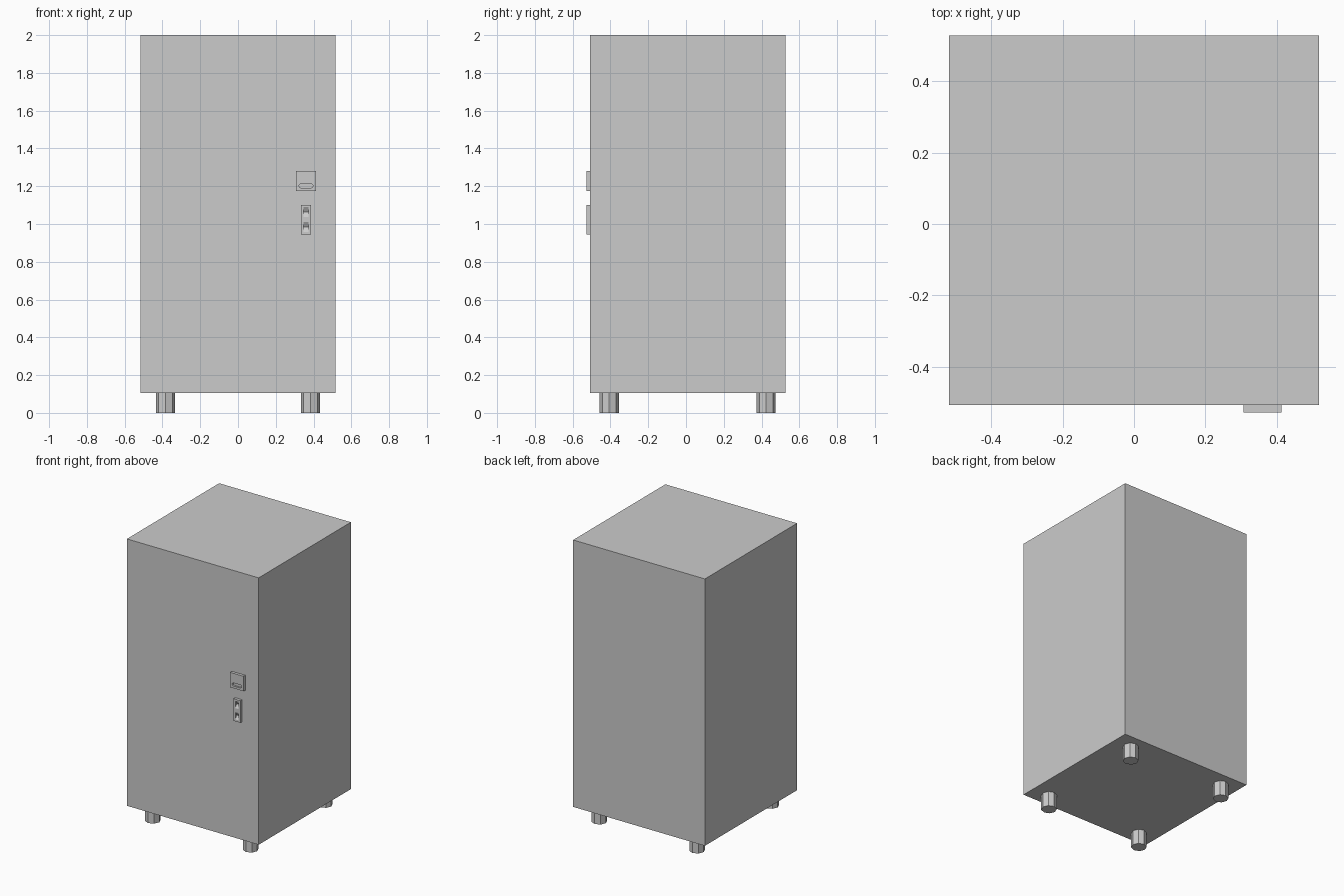
import bpy, bmesh, math

if "Cube" in bpy.data.objects:
    bpy.data.objects.remove(bpy.data.objects["Cube"])

FRONT, REAR = -0.507, 0.527   # cabinet depth range
PANEL_Y = -0.527              # outer face of the control plates


def make_object(name, bm):
    bmesh.ops.recalc_face_normals(bm, faces=bm.faces)
    mesh = bpy.data.meshes.new(name)
    bm.to_mesh(mesh)
    bm.free()
    obj = bpy.data.objects.new(name, mesh)
    bpy.context.collection.objects.link(obj)
    return obj


def box(name, x0, x1, y0, y1, z0, z1):
    bm = bmesh.new()
    bmesh.ops.create_cube(bm, size=1)
    for v in bm.verts:
        v.co.x = x0 if v.co.x < 0 else x1
        v.co.y = y0 if v.co.y < 0 else y1
        v.co.z = z0 if v.co.z < 0 else z1
    return make_object(name, bm)


def prism(name, points, offset):
    bm = bmesh.new()
    face = bm.faces.new([bm.verts.new(p) for p in points])
    new = bmesh.ops.extrude_face_region(bm, geom=[face])["geom"]
    bmesh.ops.translate(bm, vec=offset,
                        verts=[g for g in new if isinstance(g, bmesh.types.BMVert)])
    return make_object(name, bm)


def cut(target, cutter):
    cutter.hide_render = True
    mod = target.modifiers.new("recess", 'BOOLEAN')
    mod.operation = 'DIFFERENCE'
    mod.solver = 'EXACT'
    mod.object = cutter
    bpy.context.view_layer.objects.active = target
    bpy.ops.object.modifier_apply(modifier=mod.name)
    bpy.data.objects.remove(cutter, do_unlink=True)


# Cabinet
box("cabinet", -0.517, 0.517, FRONT, REAR, 0.106, 2.0)

# Octagonal feet
for side, x in (("left", -0.384), ("right", 0.384)):
    for end, y in (("front", -0.407), ("rear", 0.424)):
        ring = [(x + 0.051 * math.cos(i * math.pi / 4),
                 y + 0.051 * math.sin(i * math.pi / 4), 0) for i in range(8)]
        prism(f"{end}_{side}_foot", ring, (0, 0, 0.106))

# Upper plate with a rounded horizontal slot
note_plate = box("note_plate", 0.307, 0.413, PANEL_Y, FRONT, 1.175, 1.281)
slot = []
for cx, start in ((0.386, -90), (0.334, 90)):
    for i in range(7):
        a = math.radians(start + i * 30)
        slot.append((cx + 0.011 * math.cos(a), PANEL_Y - 0.01, 1.202 + 0.011 * math.sin(a)))
cut(note_plate, prism("slot_cutter", slot, (0, 0.022, 0)))

# Lower plate with two V-shaped notches
coin_plate = box("coin_plate", 0.333, 0.387, PANEL_Y, FRONT, 0.944, 1.101)
for z in (1.064, 0.984):
    notch = [(0.348, PANEL_Y - 0.005, z + 0.026), (0.348, PANEL_Y, z + 0.026),
             (0.348, PANEL_Y + 0.015, z), (0.348, PANEL_Y, z - 0.026),
             (0.348, PANEL_Y - 0.005, z - 0.026)]
    cut(coin_plate, prism("notch_cutter", notch, (0.024, 0, 0)))
